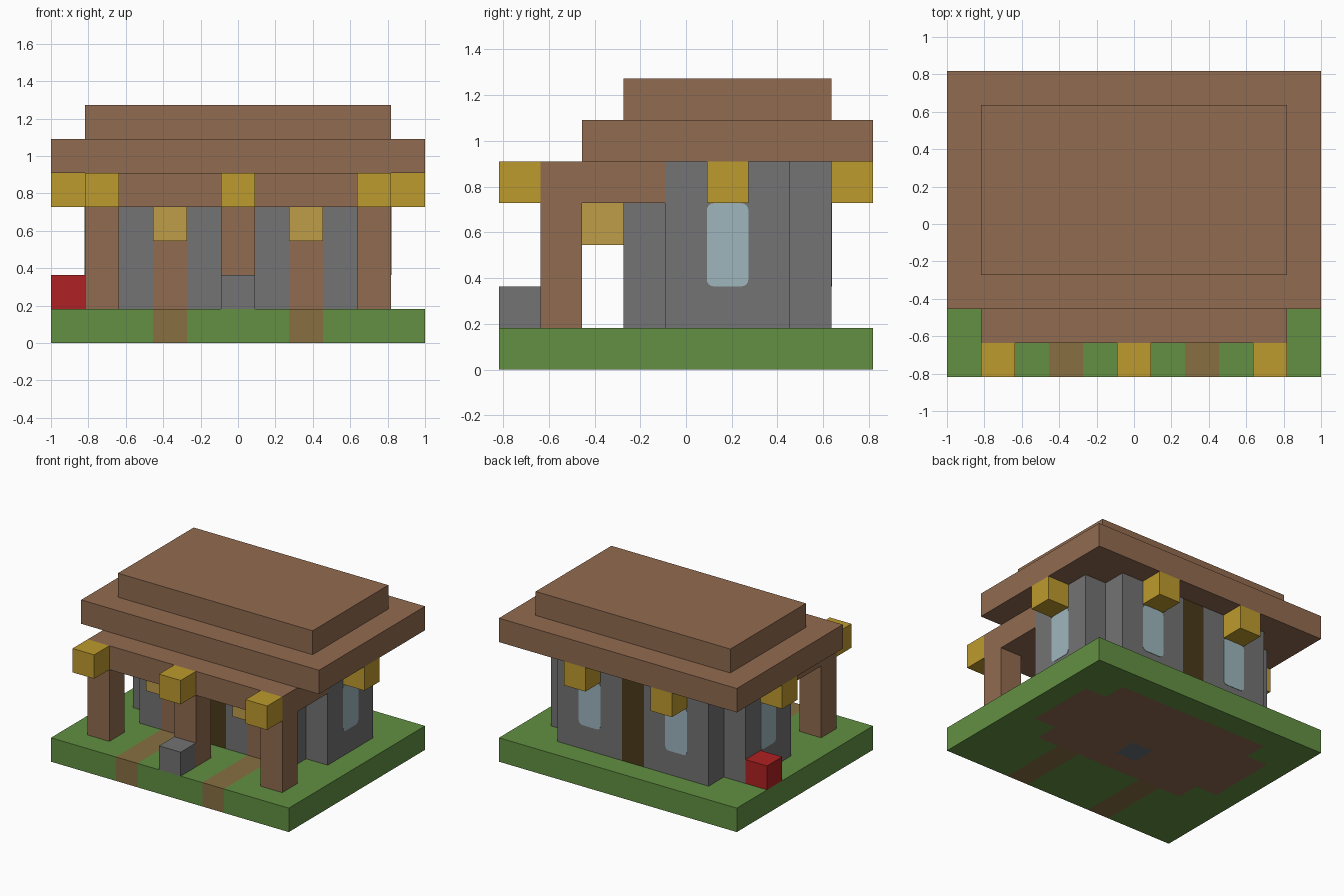
import bpy
import bmesh
from math import floor, pi
from mathutils import Matrix, Vector

cube = bpy.data.objects.get("Cube")
if cube:
    bpy.data.objects.remove(cube, do_unlink=True)

U = 2 / 11              # one building block
NX, NY = 11, 9          # plot size in blocks


def linear(c):
    c /= 255
    return c / 12.92 if c <= 0.04045 else ((c + 0.055) / 1.055) ** 2.4


def material(name, r, g, b):
    m = bpy.data.materials.new(name)
    color = (linear(r), linear(g), linear(b), 1)
    m.diffuse_color = color
    m.use_nodes = True
    m.node_tree.nodes["Principled BSDF"].inputs["Base Color"].default_value = color
    return m


grass = material("grass green", 98, 144, 66)
earth = material("path brown", 135, 112, 66)
wood = material("wood brown", 145, 107, 80)
stone = material("stone grey", 115, 115, 115)
gold = material("lantern gold", 190, 155, 45)
pale_gold = material("pale gold", 191, 158, 74)
glass = material("window blue", 158, 182, 190)
red = material("red", 175, 33, 35)
dark = material("dark timber", 74, 58, 25)
slate = material("slate", 104, 111, 117)


def finish(name, bm, *mats):
    bmesh.ops.recalc_face_normals(bm, faces=bm.faces)
    mesh = bpy.data.meshes.new(name)
    bm.to_mesh(mesh)
    bm.free()
    for m in mats:
        mesh.materials.append(m)
    obj = bpy.data.objects.new(name, mesh)
    bpy.context.collection.objects.link(obj)
    return obj


def block(name, mat, x, y, z):
    """Box spanning block indices; each axis is one index or (first, last)."""
    spans = [s if isinstance(s, tuple) else (s, s) for s in (x, y, z)]
    lo = Vector((s[0] for s in spans)) - Vector((NX / 2, NY / 2, 0))
    size = Vector((s[1] - s[0] + 1 for s in spans))
    bm = bmesh.new()
    bmesh.ops.create_cube(bm, size=1)
    bmesh.ops.scale(bm, vec=size * U, verts=bm.verts)
    bmesh.ops.translate(bm, vec=(lo + size / 2) * U, verts=bm.verts)
    return finish(name, bm, mat)


def pair(name, mat, x, y, z):
    """The same box on both sides of the centre line."""
    first, last = x if isinstance(x, tuple) else (x, x)
    block("right_" + name, mat, (first, last), y, z)
    block("left_" + name, mat, (NX - 1 - last, NX - 1 - first), y, z)


def window(name, location, turn):
    """Thin rounded pane, facing -y before turning about z."""
    bm = bmesh.new()
    bmesh.ops.create_cube(bm, size=1)
    bmesh.ops.scale(bm, vec=(U, 0.006, 2 * U), verts=bm.verts)
    corners = [e for e in bm.edges
               if abs(e.verts[0].co.y - e.verts[1].co.y) > 0.001]
    bmesh.ops.bevel(bm, geom=corners, offset=0.03, segments=4,
                    profile=0.5, affect='EDGES')
    bm.transform(Matrix.Translation(location) @ Matrix.Rotation(turn, 4, 'Z'))
    finish(name, bm, glass)


# Ground slab: grass, two paths, the house floor and a hearth stone
def ground_color(x, y):
    if (x, y) == (5, 4):
        return 3
    if (4 <= y <= 6 and 1 <= x <= 9) or (y in (3, 7) and 2 <= x <= 8):
        return 2
    return 1 if x in (3, 7) and y < 3 else 0


bm = bmesh.new()
bmesh.ops.create_grid(bm, x_segments=NX, y_segments=NY, size=0.5)
bmesh.ops.scale(bm, vec=(NX * U, NY * U, 1), verts=bm.verts)
top = bmesh.ops.extrude_face_region(bm, geom=bm.faces[:])["geom"]
bmesh.ops.translate(bm, vec=(0, 0, U),
                    verts=[v for v in top if isinstance(v, bmesh.types.BMVert)])
for f in bm.faces:
    c = f.calc_center_median() / U * 0.999
    f.material_index = ground_color(floor(c.x + NX / 2), floor(c.y + NY / 2))
finish("ground", bm, grass, earth, wood, slate)

# House walls
pair("front_corner_wall", stone, 2, 3, (1, 3))
pair("door", wood, 3, 3, (1, 3))
pair("front_inner_wall", stone, 4, 3, (1, 3))
block("front_timber", dark, 5, 3, (1, 3))
pair("side_wall", stone, 1, (4, 6), (1, 4))
pair("back_wall", stone, (2, 4), 7, (1, 4))
block("back_timber", dark, 5, 7, (1, 4))

# Porch and roof
pair("porch_post", wood, 1, 1, (1, 3))
block("middle_porch_post", wood, 5, 1, (1, 3))
block("porch_roof", wood, (1, 9), (1, 3), 4)
block("lower_roof", wood, (0, 10), (2, 8), 5)
block("upper_roof", wood, (1, 9), (3, 7), 6)

# Lanterns
pair("porch_lantern", gold, 1, 0, 4)
block("middle_porch_lantern", gold, 5, 0, 4)
pair("side_lantern", gold, 0, 5, 4)
pair("back_lantern", gold, 3, 8, 4)
pair("door_lantern", pale_gold, 3, 2, 3)

# Windows under the side and back lanterns
for side, label in ((-1, "right"), (1, "left")):
    window(label + "_side_window", Vector((side * 4.5, 1, 3)) * U, side * pi / 2)
    window(label + "_back_window", Vector((side * 2, 3.5, 3)) * U, pi)

# Loose blocks in the yard
block("stone_step", stone, 5, 0, 1)
block("red_box", red, 0, 6, 1)
